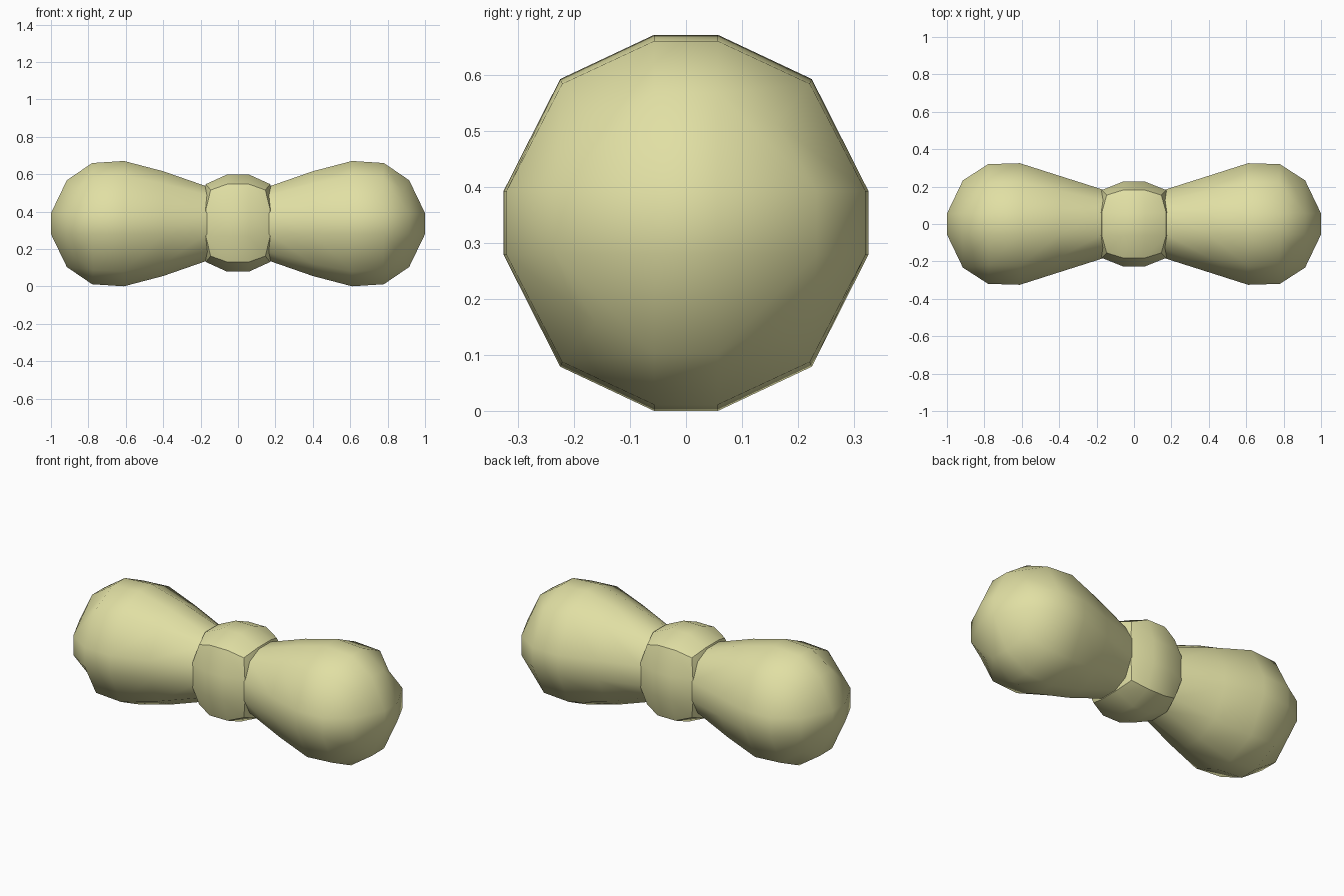
import bpy, bmesh, math

if "Cube" in bpy.data.objects:
    bpy.data.objects.remove(bpy.data.objects["Cube"])

CZ = 0.336   # height of the long axis
mat = bpy.data.materials.new("pale_khaki")
mat.diffuse_color = (0.75, 0.74, 0.37, 1)
mat.use_nodes = True
mat.node_tree.nodes["Principled BSDF"].inputs["Base Color"].default_value = mat.diffuse_color


def finish(name, bm, angle):
    bmesh.ops.recalc_face_normals(bm, faces=bm.faces)
    me = bpy.data.meshes.new(name)
    bm.to_mesh(me)
    bm.free()
    me.materials.append(mat)
    ob = bpy.data.objects.new(name, me)
    bpy.context.collection.objects.link(ob)
    bpy.ops.object.select_all(action='DESELECT')
    ob.select_set(True)
    bpy.context.view_layer.objects.active = ob
    bpy.ops.object.shade_smooth_by_angle(angle=math.radians(angle))
    return ob


def ring(bm, side, x, hy, hz, corner_x, ky=0.69, kz=0.765, a=0.057):
    """Rounded-square ring of 12 points; corners may sit at another x."""
    cy, cz = hy * ky, hz * kz
    pts = [(hy, -a), (hy, a), (cy, cz), (a, hz), (-a, hz), (-cy, cz),
           (-hy, a), (-hy, -a), (-cy, -cz), (-a, -hz), (a, -hz), (cy, -cz)]
    return [bm.verts.new((side * (corner_x if i % 3 == 2 else x), y, CZ + z))
            for i, (y, z) in enumerate(pts)]


# Lobe sections: x, half width, half height, x of the corners
SECTIONS = [(0.10, 0.160, 0.175, 0.10), (0.17, 0.185, 0.200, 0.17),
            (0.40, 0.258, 0.280, 0.40), (0.61, 0.325, 0.335, 0.61),
            (0.78, 0.320, 0.324, 0.775), (0.915, 0.233, 0.232, 0.875)]


def lobe(name, side):
    bm = bmesh.new()
    rings = [ring(bm, side, *s) for s in SECTIONS]
    for r, q in zip(rings, rings[1:]):
        for i in range(12):
            j = (i + 1) % 12
            bm.faces.new((r[i], r[j], q[j], q[i]))
    bm.faces.new(rings[0])
    # outer end: 3 x 3 domed cap
    r, a = rings[-1], 0.056
    inner = [bm.verts.new((side, y, CZ + z))
             for y, z in ((a, -a), (a, a), (-a, a), (-a, -a))]
    bm.faces.new(inner)
    for k in range(4):
        n = inner[(k + 1) % 4]
        bm.faces.new((r[3 * k], r[3 * k + 1], n, inner[k]))
        bm.faces.new((r[3 * k + 1], r[3 * k + 2], r[(3 * k + 3) % 12], n))
    finish(name, bm, 60)


lobe("right_lobe", 1)
lobe("left_lobe", -1)

# Central knot: cube cut 3 x 3 per side, domed into a rounded box
bm = bmesh.new()
bmesh.ops.create_cube(bm, size=2)
bmesh.ops.subdivide_edges(bm, edges=bm.edges[:], cuts=2, use_grid_fill=True)
for v in bm.verts:
    outer = sum(abs(c) > 0.9 for c in v.co)       # 1 face, 2 edge, 3 corner
    reach = {1: 1.0, 2: 0.80, 3: 0.68}[outer]
    unit = [math.copysign(reach if abs(c) > 0.9 else 0.27, c) for c in v.co]
    v.co = (unit[0] * 0.215, unit[1] * 0.227, unit[2] * 0.26 + CZ + 0.003)
finish("knot", bm, 30)
